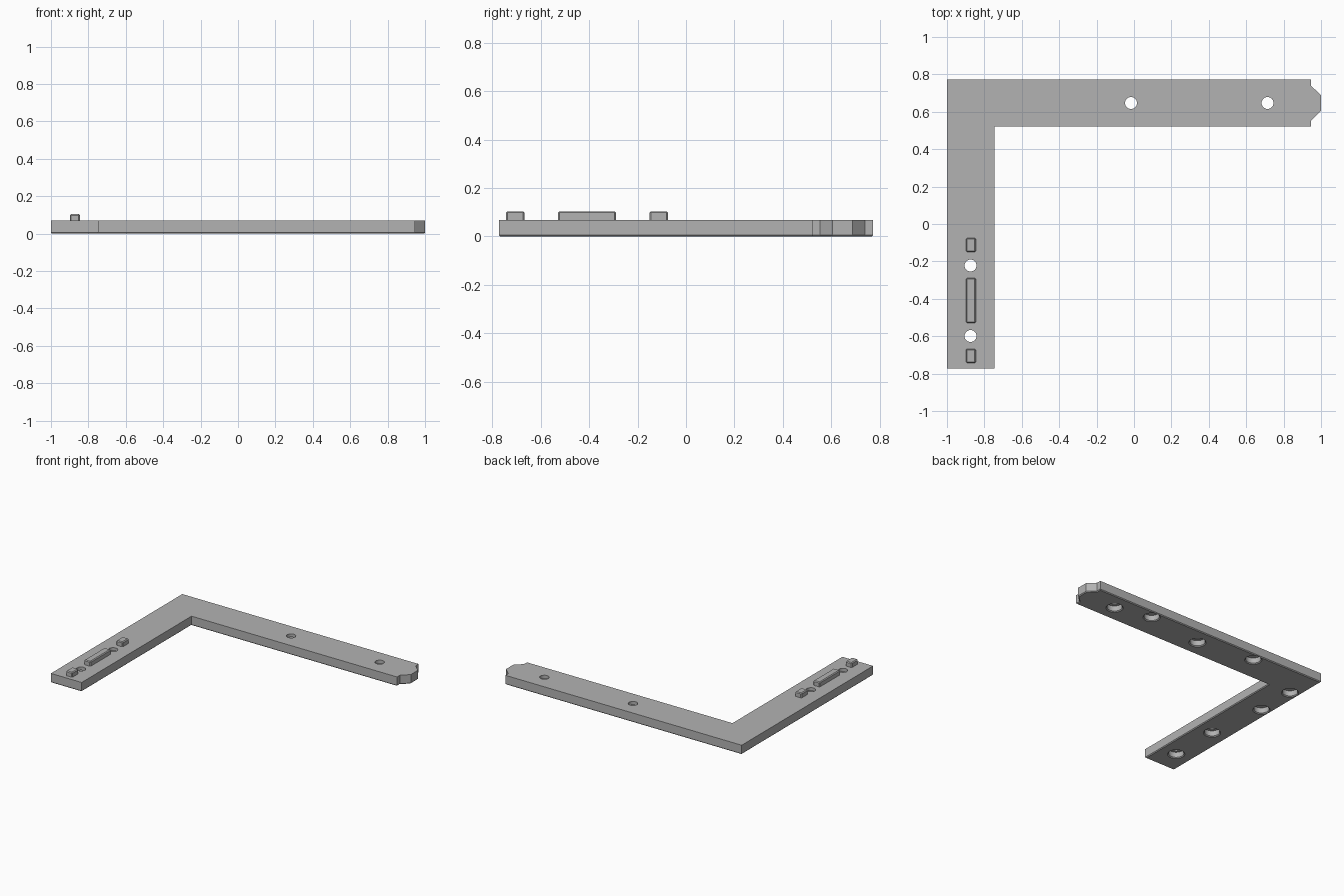
import bpy, bmesh, math

if "Cube" in bpy.data.objects:
    bpy.data.objects.remove(bpy.data.objects["Cube"], do_unlink=True)

TOP = 0.069
CHAMFER = 0.006

grey = bpy.data.materials.new("plain grey")
grey.use_nodes = True
grey.diffuse_color = (0.45, 0.45, 0.45, 1)
grey.node_tree.nodes["Principled BSDF"].inputs["Base Color"].default_value = grey.diffuse_color


def finish(name, bm):
    bmesh.ops.recalc_face_normals(bm, faces=bm.faces)
    mesh = bpy.data.meshes.new(name)
    bm.to_mesh(mesh)
    bm.free()
    mesh.materials.append(grey)
    ob = bpy.data.objects.new(name, mesh)
    bpy.context.collection.objects.link(ob)
    return ob


def lathe(name, profile, x, y, sides=32):
    """Closed solid of revolution from (radius, z) pairs."""
    bm = bmesh.new()
    rings = [[bm.verts.new((x + r * math.cos(math.tau * i / sides),
                            y + r * math.sin(math.tau * i / sides), z))
              for i in range(sides)] for r, z in profile]
    for a, b in zip(rings, rings[1:]):
        for i in range(sides):
            j = (i + 1) % sides
            bm.faces.new((a[i], a[j], b[j], b[i]))
    bm.faces.new(rings[0][::-1])
    bm.faces.new(rings[-1])
    return finish(name, bm)


# L-shaped plate with a notched, tapered tip
outline = [(-1, -0.773), (-0.747, -0.773), (-0.747, 0.52), (0.946, 0.52),
           (0.946, 0.553), (1, 0.605), (1, 0.688), (0.946, 0.74),
           (0.946, 0.773), (-1, 0.773)]
bm = bmesh.new()
base = bm.faces.new([bm.verts.new((x, y, 0)) for x, y in outline])
up = bmesh.ops.extrude_face_region(bm, geom=[base], use_keep_orig=True)
bmesh.ops.translate(bm, vec=(0, 0, TOP),
                    verts=[v for v in up["geom"] if isinstance(v, bmesh.types.BMVert)])
bmesh.ops.recalc_face_normals(bm, faces=bm.faces)
rim = [e for e in bm.edges if all(v.co.z < 0.001 for v in e.verts)]
bmesh.ops.bevel(bm, geom=rim, offset=CHAMFER, segments=1, affect='EDGES')
plate = finish("bracket_plate", bm)

# Recesses in the underside, four of them continuing as screw holes
recess = [(0.064, -0.01), (0.059, 0), (0.052, CHAMFER), (0.052, 0.045)]
through = recess + [(0.032, 0.045), (0.032, TOP + 0.02)]
screw_holes = [(-0.016, 0.647), (0.714, 0.647), (-0.874, -0.222), (-0.874, -0.599)]
blind_holes = [(0.44, 0.71), (-0.455, 0.71), (-0.93, 0.53), (-0.93, 0.23)]
cutters = [lathe("screw_hole_cutter", through, *p) for p in screw_holes]
cutters += [lathe("recess_cutter", recess, *p) for p in blind_holes]

bpy.context.view_layer.objects.active = plate
plate.select_set(True)
for cutter in cutters:
    cutter.hide_render = True
    mod = plate.modifiers.new("hole", 'BOOLEAN')
    mod.operation = 'DIFFERENCE'
    mod.solver = 'EXACT'
    mod.object = cutter
    bpy.ops.object.modifier_apply(modifier=mod.name)
    bpy.data.objects.remove(cutter, do_unlink=True)
bpy.ops.object.shade_smooth_by_angle(angle=math.radians(25))

# Raised locating keys on the short arm
for name, y0, y1 in (("front_key", -0.743, -0.667),
                     ("long_key", -0.529, -0.289),
                     ("rear_key", -0.15, -0.075)):
    bm = bmesh.new()
    bmesh.ops.create_cube(bm, size=1)
    for v in bm.verts:
        v.co = (-0.872 + v.co.x * 0.053, (y0 + y1) / 2 + v.co.y * (y1 - y0),
                TOP - 0.004 + (v.co.z + 0.5) * 0.039)
    edges = [e for e in bm.edges if any(v.co.z > TOP for v in e.verts)]
    bmesh.ops.bevel(bm, geom=edges, offset=0.006, segments=1, affect='EDGES')
    finish(name, bm)
